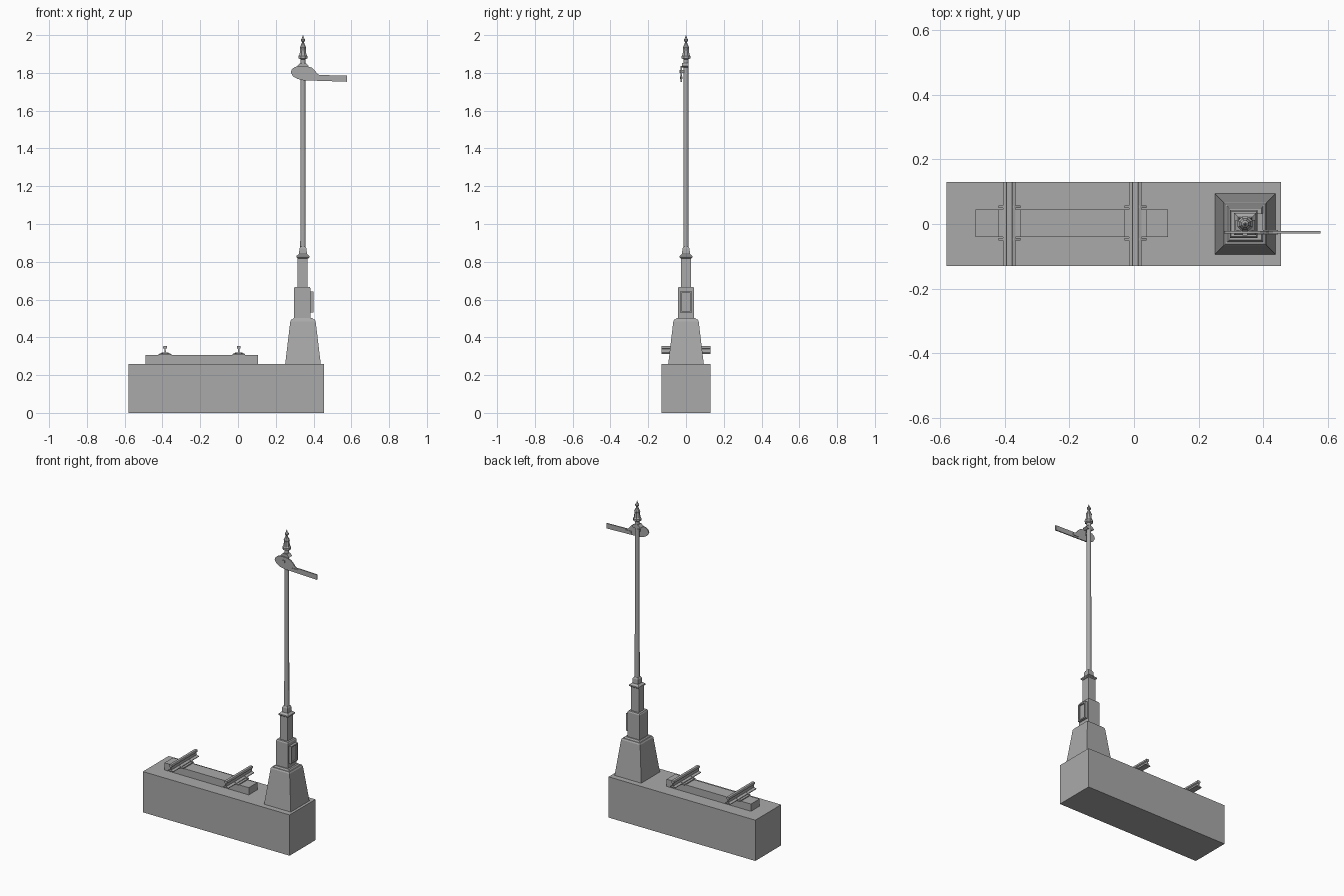
import bpy, bmesh, math

if "Cube" in bpy.data.objects:
    bpy.data.objects.remove(bpy.data.objects["Cube"])

grey = bpy.data.materials.new("mid_grey")
grey.diffuse_color = (0.40, 0.40, 0.40, 1)
grey.use_nodes = True
grey.node_tree.nodes["Principled BSDF"].inputs["Base Color"].default_value = grey.diffuse_color
CX = 0.344   # axis of the signal post


def finish(name, bm, smooth=False):
    bmesh.ops.recalc_face_normals(bm, faces=bm.faces)
    me = bpy.data.meshes.new(name)
    bm.to_mesh(me)
    bm.free()
    me.materials.append(grey)
    ob = bpy.data.objects.new(name, me)
    bpy.context.collection.objects.link(ob)
    if smooth:
        bpy.ops.object.select_all(action='DESELECT')
        ob.select_set(True)
        bpy.context.view_layer.objects.active = ob
        bpy.ops.object.shade_smooth_by_angle(angle=math.radians(35))
    return ob


def box(name, x0, x1, y0, y1, z0, z1):
    bm = bmesh.new()
    for v in bmesh.ops.create_cube(bm, size=1)['verts']:
        v.co = ((x0 + x1) / 2 + v.co.x * (x1 - x0),
                (y0 + y1) / 2 + v.co.y * (y1 - y0),
                (z0 + z1) / 2 + v.co.z * (z1 - z0))
    return finish(name, bm)


def stack(name, rings, sides=4, smooth=False, cx=CX):
    """Loft of regular polygons; rings are (height, half width across flats)."""
    bm = bmesh.new()
    loops = []
    for z, h in rings:
        r = h / math.cos(math.pi / sides)
        loops.append([bm.verts.new((cx + r * math.cos((i + .5) * 2 * math.pi / sides),
                                    r * math.sin((i + .5) * 2 * math.pi / sides), z))
                      for i in range(sides)])
    for a, b in zip(loops, loops[1:]):
        for i in range(sides):
            j = (i + 1) % sides
            bm.faces.new((a[i], a[j], b[j], b[i]))
    bm.faces.new(loops[0][::-1])
    bm.faces.new(loops[-1])
    return finish(name, bm, smooth)


def plate(name, pts, y0, y1):
    """Outline in x, z extruded along y."""
    bm = bmesh.new()
    f = bm.faces.new([bm.verts.new((x, y0, z)) for x, z in pts])
    ext = bmesh.ops.extrude_face_region(bm, geom=[f])['geom']
    for g in ext:
        if isinstance(g, bmesh.types.BMVert):
            g.co.y = y1
    return finish(name, bm)


# foundation and sleeper
box("foundation_block", -0.58, 0.455, -0.13, 0.13, 0, 0.26)
box("sleeper", -0.49, 0.105, -0.041, 0.045, 0.26, 0.306)

# rails with fastenings
half = [(0.019, 0.312), (0.019, 0.316), (0.004, 0.321), (0.003, 0.338),
        (0.010, 0.342), (0.010, 0.352), (0.008, 0.355)]
for n, rx in (("left", -0.386), ("right", 0.004)):
    outline = [(rx + x, z) for x, z in half] + [(rx - x, z) for x, z in half[::-1]]
    plate(n + "_rail", outline, -0.13, 0.13)
    box(n + "_rail_plate", rx - 0.034, rx + 0.034, -0.041, 0.045, 0.305, 0.312)
    for side, y in (("front", -0.047), ("back", 0.053)):
        chair = [(rx - 0.034, 0.306), (rx + 0.034, 0.306), (rx + 0.034, 0.311),
                 (rx + 0.014, 0.321), (rx - 0.014, 0.321), (rx - 0.034, 0.311)]
        plate(f"{n}_rail_clip_{side}", chair, y - 0.004, y + 0.004)

# pedestal and stepped square boxes
stack("pedestal", [(0.26, 0.094), (0.485, 0.067), (0.494, 0.062), (0.494, 0.056),
                   (0.503, 0.050)])
stack("mechanism_box", [(0.50, 0.043), (0.66, 0.043), (0.667, 0.039)], cx=0.340)
stack("upper_box", [(0.66, 0.027), (0.82, 0.027)], cx=0.341)
stack("box_cornice", [(0.818, 0.027), (0.823, 0.034), (0.831, 0.034), (0.842, 0.022)])
stack("post_socket", [(0.838, 0.021), (0.87, 0.019), (0.88, 0.014)])

# door with raised frame on the right of the mechanism box
box("door_panel", 0.380, 0.391, -0.026, 0.026, 0.54, 0.635)
for s in (-1, 1):
    yy = sorted((s * 0.024, s * 0.033))
    box("door_frame_side", 0.380, 0.399, yy[0], yy[1], 0.532, 0.643)
for z in (0.532, 0.635):
    box("door_frame_rail", 0.380, 0.399, -0.025, 0.025, z, z + 0.008)

# post and finial
stack("post", [(0.87, 0.0145), (1.88, 0.013)], 12, True)
stack("finial", [(1.872, 0.014), (1.877, 0.023), (1.89, 0.023), (1.897, 0.018),
                 (1.925, 0.015), (1.935, 0.017), (1.945, 0.012), (1.957, 0.007),
                 (1.962, 0.005), (1.970, 0.011), (1.978, 0.011), (1.985, 0.005),
                 (2.0, 0.001)], 8)

# semaphore arm with spectacle plate
arm = [(0.279, 1.802), (0.284, 1.818), (0.300, 1.831), (0.325, 1.836), (0.360, 1.836),
       (0.390, 1.828), (0.408, 1.812), (0.418, 1.797), (0.430, 1.789), (0.577, 1.785),
       (0.577, 1.753), (0.430, 1.758), (0.345, 1.761), (0.315, 1.768), (0.292, 1.781)]
plate("signal_arm", arm, -0.029, -0.022)
box("arm_boss", 0.400, 0.445, -0.032, -0.019, 1.768, 1.782)
# bracket and pivot joining the arm to the post
plate("arm_bracket", [(CX - 0.030, 1.836), (CX - 0.018, 1.828), (CX + 0.018, 1.828),
                      (CX + 0.030, 1.836), (CX + 0.014, 1.853), (CX - 0.014, 1.853)],
      -0.020, 0.012)
box("arm_pivot", CX - 0.008, CX + 0.008, -0.035, 0.0, 1.800, 1.816)
